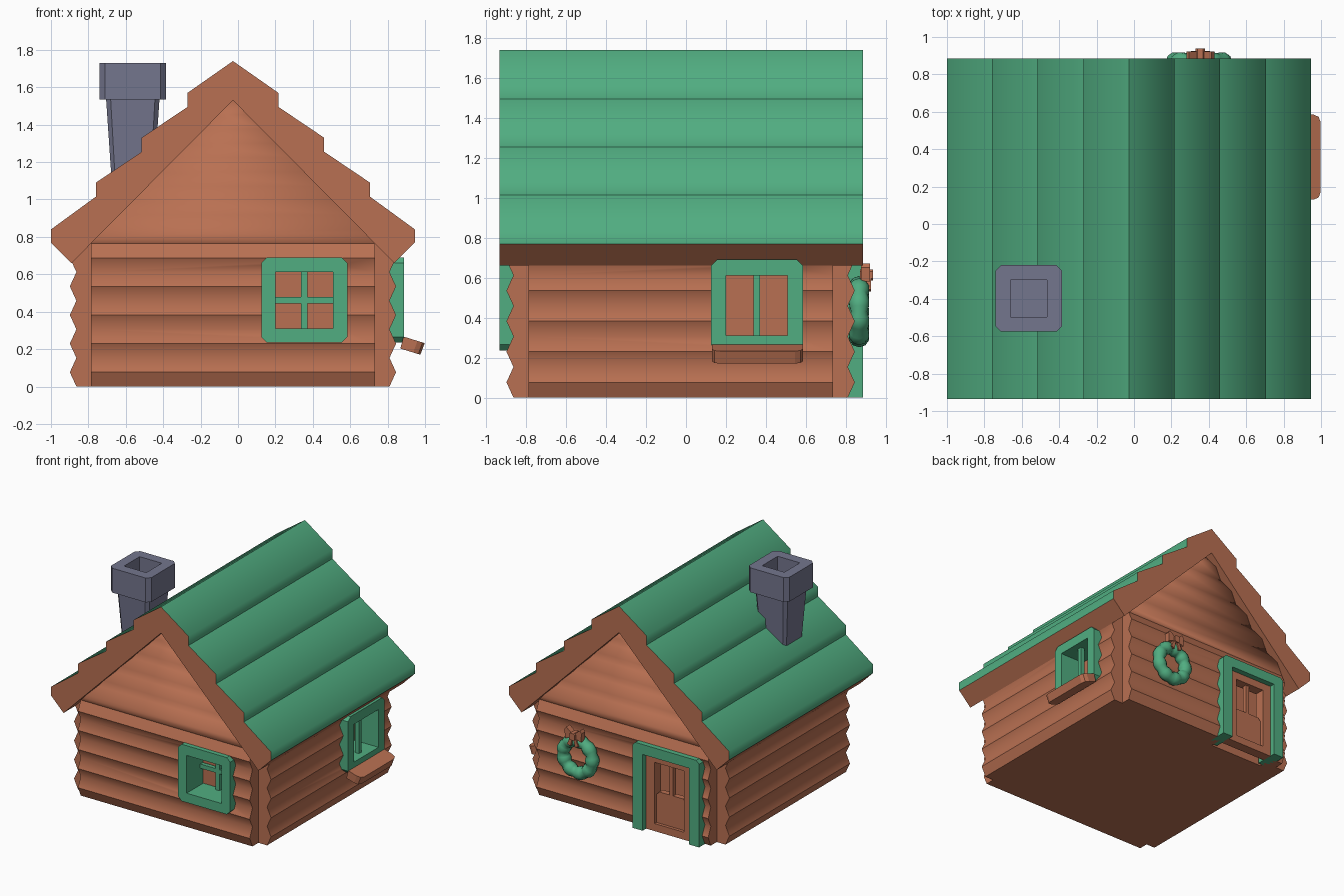
import bpy, bmesh, math
from mathutils import Vector

if "Cube" in bpy.data.objects:
    bpy.data.objects.remove(bpy.data.objects["Cube"])

C = -0.027   # cabin centre on x and y


def material(name, rgb):
    m = bpy.data.materials.new(name)
    m.diffuse_color = (*rgb, 1)
    m.use_nodes = True
    m.node_tree.nodes["Principled BSDF"].inputs["Base Color"].default_value = m.diffuse_color
    return m


BROWN = material("wood brown", (0.485, 0.162, 0.084))
GREEN = material("pine green", (0.082, 0.42, 0.22))
GREY = material("stone grey", (0.175, 0.18, 0.27))


def place(axis, u, v, t):
    return {'x': (t, u, v), 'y': (u, t, v), 'z': (u, v, t)}[axis]


def finish(name, bm, *mats):
    bmesh.ops.recalc_face_normals(bm, faces=bm.faces[:])
    me = bpy.data.meshes.new(name)
    bm.to_mesh(me)
    bm.free()
    for m in mats:
        me.materials.append(m)
    ob = bpy.data.objects.new(name, me)
    bpy.context.collection.objects.link(ob)
    return ob


def prism_bm(pts, axis, a, b, soft=()):
    """Extrude a 2D outline along an axis; soft = outline points shaded smooth."""
    bm = bmesh.new()
    A = [bm.verts.new(place(axis, u, v, a)) for u, v in pts]
    B = [bm.verts.new(place(axis, u, v, b)) for u, v in pts]
    bm.faces.new(A)
    bm.faces.new(B)
    n = len(pts)
    for i in range(n):
        j = (i + 1) % n
        bm.faces.new((A[i], A[j], B[j], B[i])).smooth = bool(soft)
    for e in bm.edges:
        e.smooth = False
    for i in soft:
        bm.edges.get((A[i], B[i])).smooth = True
    return bm


def prism(name, pts, axis, a, b, mat, soft=()):
    return finish(name, prism_bm(pts, axis, a, b, soft), mat)


def rect(u0, u1, v0, v1):
    return [(u0, v0), (u1, v0), (u1, v1), (u0, v1)]


def octo(u0, u1, v0, v1, c):
    return [(u0 + c, v0), (u1 - c, v0), (u1, v0 + c), (u1, v1 - c),
            (u1 - c, v1), (u0 + c, v1), (u0, v1 - c), (u0, v0 + c)]


def ring(name, outer, inner, axis, a, b, mat):
    """Frame between two outlines of equal point count."""
    bm = bmesh.new()
    O, I, P, Q = [[bm.verts.new(place(axis, u, v, t)) for u, v in pts]
                  for pts, t in ((outer, a), (inner, a), (outer, b), (inner, b))]
    n = len(outer)
    for i in range(n):
        j = (i + 1) % n
        for f in ((O[i], O[j], I[j], I[i]), (P[i], P[j], Q[j], Q[i]),
                  (O[i], O[j], P[j], P[i]), (I[i], I[j], Q[j], Q[i])):
            bm.faces.new(f)
    bmesh.ops.remove_doubles(bm, verts=bm.verts[:], dist=1e-5)
    return finish(name, bm, mat)


# Log walls: zigzag courses, two crossing prisms with notched corners
H = 0.0765


def log_profile(steps):
    right = [(0.872 if i % 2 else 0.837, i * H) for i in range(steps + 1)]
    pts = [(C + o, z) for o, z in right] + [(C - o, z) for o, z in reversed(right)]
    even = [i for i in range(2, steps, 2) if i != 10]
    return pts, even + [2 * steps + 1 - i for i in even]


pts, soft = log_profile(10)
side_walls = prism("side_walls", pts, 'y', C - 0.762, C + 0.762, BROWN, soft)

pts, soft = log_profile(20)
bm = prism_bm(pts, 'x', C - 0.76, C + 0.76, soft)
for s in (-1, 1):   # trim the gables under the roof
    bmesh.ops.bisect_plane(bm, geom=bm.verts[:] + bm.edges[:] + bm.faces[:],
                           plane_co=(C, 0, 1.56), plane_no=(s, 0, 1), clear_outer=True)
    bmesh.ops.holes_fill(bm, edges=[e for e in bm.edges if e.is_boundary])
gable_walls = finish("gable_walls", bm, BROWN)

# Recesses for the windows and door
cutters = [prism("cut_front", rect(0.16, 0.55, 0.27, 0.65), 'y', -1.1, -0.72, BROWN),
           prism("cut_side", rect(0.16, 0.55, 0.27, 0.65), 'x', 0.67, 1.1, BROWN),
           prism("cut_door", rect(-0.68, -0.2, -0.1, 0.65), 'y', 0.68, 1.1, BROWN)]
for wall in (side_walls, gable_walls):
    for c in cutters:
        mod = wall.modifiers.new("recess", 'BOOLEAN')
        mod.object = c
        mod.operation = 'DIFFERENCE'
        mod.solver = 'EXACT'
dg = bpy.context.evaluated_depsgraph_get()
for wall in (side_walls, gable_walls):
    me = bpy.data.meshes.new_from_object(wall.evaluated_get(dg))
    wall.modifiers.clear()
    wall.data = me
for c in cutters:
    bpy.data.objects.remove(c)

# Roof: stepped green top, brown ends and underside
half = [(0.243, 1.57), (0.243, 1.495), (0.488, 1.33), (0.488, 1.255), (0.733, 1.09),
        (0.733, 1.015), (0.973, 0.84), (0.973, 0.77), (0.863, 0.66)]
outline = ([(C, 1.74)] + [(C + x, z) for x, z in half] + [(C, 1.53)]
           + [(C - x, z) for x, z in reversed(half)])
bm = prism_bm(outline, 'y', -0.935, 0.885, (1, 3, 5, 7, 19, 17, 15, 13))
bm.normal_update()
bmesh.ops.recalc_face_normals(bm, faces=bm.faces[:])
for f in bm.faces:
    n = f.normal
    f.material_index = 1 if abs(n.y) > 0.5 or n.z < -0.3 else 0
    if f.material_index:
        f.smooth = False
finish("roof", bm, GREEN, BROWN)

# Chimney: tapered stack and hollow cap
cx, cy = -0.5625, -0.398
bm = prism_bm(octo(cx - 0.147, cx + 0.147, cy - 0.147, cy + 0.147, 0.025), 'z', 0.95, 1.6)
for v in bm.verts:
    if v.co.z < 1.2:
        v.co.x = cx + (v.co.x - cx) * 0.7
        v.co.y = cy + (v.co.y - cy) * 0.7
finish("chimney_stack", bm, GREY)
ring("chimney_cap", octo(cx - 0.178, cx + 0.178, cy - 0.178, cy + 0.178, 0.03),
     octo(cx - 0.098, cx + 0.098, cy - 0.098, cy + 0.098, 0), 'z', 1.535, 1.73, GREY)

# Window frames with deep reveals
outer, inner = octo(0.125, 0.585, 0.235, 0.69, 0.03), octo(0.2, 0.508, 0.31, 0.612, 0)
ring("front_window_frame", outer, inner, 'y', -0.935, -0.725, GREEN)
ring("side_window_frame", outer, inner, 'x', 0.888, 0.675, GREEN)
prism("front_window_upright", rect(0.337, 0.371, 0.3, 0.62), 'y', -0.765, -0.73, GREEN)
prism("front_window_crossbar", rect(0.19, 0.52, 0.444, 0.478), 'y', -0.763, -0.73, GREEN)
prism("side_window_upright", rect(0.337, 0.371, 0.3, 0.62), 'x', 0.80, 0.835, GREEN)

# Tilted ledge below the side window, with clipped outer corners
bm = prism_bm([(0.885, 0.267), (0.998, 0.232), (0.975, 0.17), (0.868, 0.203)], 'y', 0.13, 0.585)
ends = [e for e in bm.edges if abs(e.verts[0].co.y - e.verts[1].co.y) < 1e-4
        and min(v.co.x for v in e.verts) > 0.95]
bmesh.ops.bevel(bm, geom=ends, offset=0.04, segments=2, profile=0.5, affect='EDGES')
finish("window_ledge", bm, BROWN)

# Back door
prism("door_frame", [(-0.735, 0), (-0.645, 0), (-0.645, 0.61), (-0.235, 0.61), (-0.235, 0),
                     (-0.145, 0), (-0.145, 0.665), (-0.17, 0.69), (-0.71, 0.69),
                     (-0.735, 0.665)], 'y', 0.70, 0.885, GREEN)
ring("door_leaf", rect(-0.65, -0.23, 0, 0.615), rect(-0.57, -0.31, 0.06, 0.55),
     'y', 0.76, 0.84, BROWN)
prism("door_lower_panel", [(-0.575, 0.05), (-0.305, 0.05), (-0.305, 0.28), (-0.335, 0.31),
                           (-0.545, 0.31), (-0.575, 0.28)], 'y', 0.77, 0.815, BROWN)
prism("door_window_bar", rect(-0.457, -0.423, 0.3, 0.56), 'y', 0.78, 0.815, BROWN)

# Wreath of puffed segments
bm = bmesh.new()
M, N = 36, 10
grid = []
for i in range(M):
    a = 2 * math.pi * i / M
    r = 0.042 + 0.011 * abs(math.sin(4.5 * a))
    row = []
    for j in range(N):
        b = 2 * math.pi * j / N
        d = 0.128 + r * math.cos(b)
        row.append(bm.verts.new((0.35 + d * math.cos(a), 0.867 + r * math.sin(b),
                                 0.43 + d * math.sin(a))))
    grid.append(row)
for i in range(M):
    for j in range(N):
        k, l = (i + 1) % M, (j + 1) % N
        bm.faces.new((grid[i][j], grid[k][j], grid[k][l], grid[i][l])).smooth = True
finish("wreath", bm, GREEN)

# Bow on the wreath
BX = 0.355
prism("bow_knot", octo(BX - 0.025, BX + 0.025, 0.585, 0.64, 0.01), 'y', 0.87, 0.937, BROWN)
for s, side in ((-1, "left"), (1, "right")):
    prism("bow_loop_" + side, [(BX + s * 0.01, 0.6), (BX + s * 0.07, 0.58), (BX + s * 0.075, 0.65),
                               (BX + s * 0.06, 0.672), (BX + s * 0.01, 0.63)],
          'y', 0.875, 0.922, BROWN)
    prism("bow_tail_" + side, [(BX + s * 0.003, 0.6), (BX + s * 0.025, 0.6),
                               (BX + s * 0.05, 0.54), (BX + s * 0.02, 0.53)],
          'y', 0.89, 0.926, BROWN)
